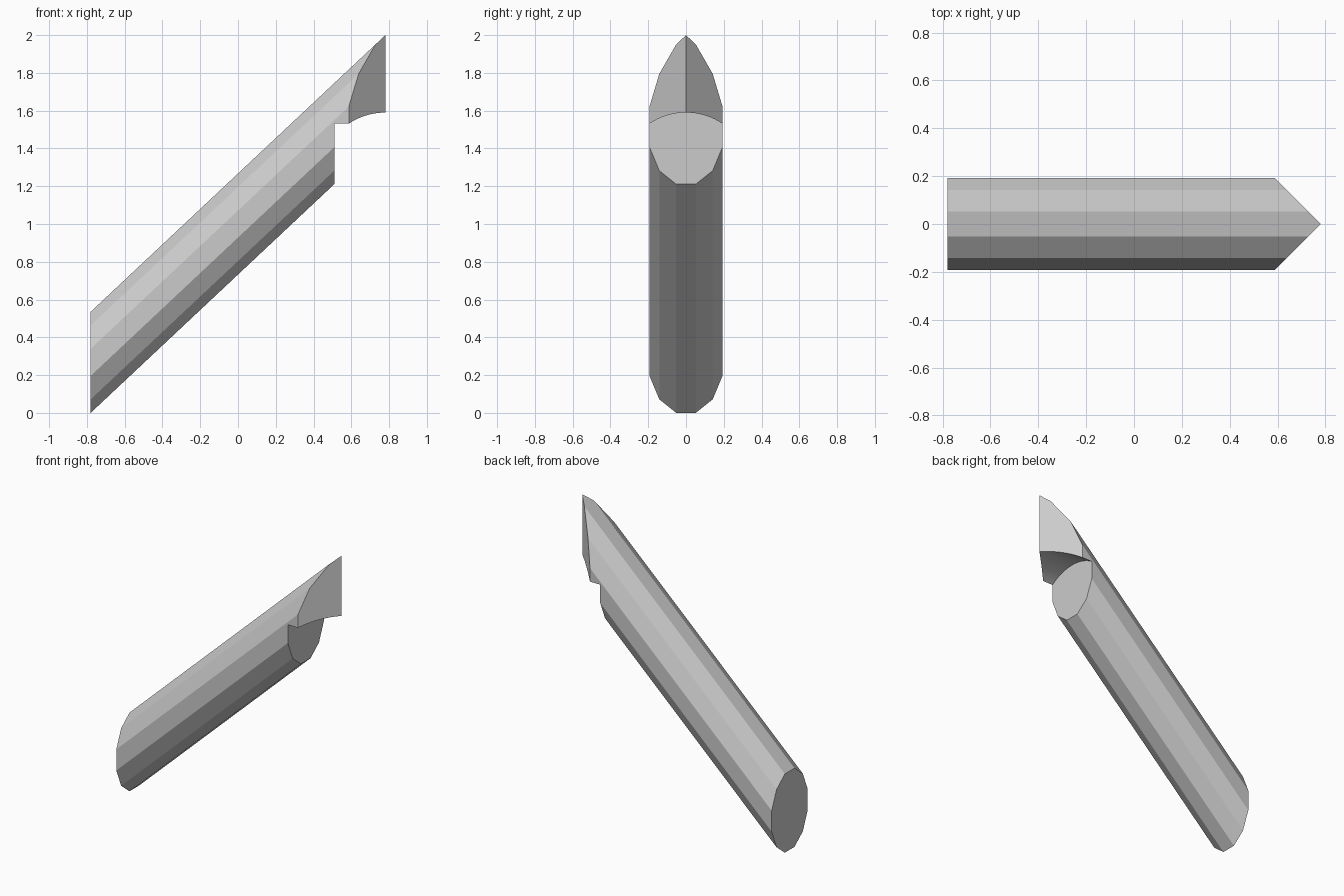
import bpy, bmesh
from math import cos, sin, pi, radians
from mathutils import Matrix, Vector

cube = bpy.data.objects.get("Cube")
if cube:
    bpy.data.objects.remove(cube, do_unlink=True)

SLOPE = 0.9388      # rise of the beam per unit of x
X_END = 0.78        # half of the overall length
HALF_W, HALF_H = 0.2, 0.277
NOTCH_X, ARCH_TOP, ARCH_R = 0.51, 1.59, 0.347

grey = bpy.data.materials.new("plain_grey")
grey.use_nodes = True
grey.diffuse_color = (0.6, 0.6, 0.6, 1)
grey.node_tree.nodes["Principled BSDF"].inputs["Base Color"].default_value = (0.6, 0.6, 0.6, 1)


def make_object(name, bm):
    bmesh.ops.recalc_face_normals(bm, faces=bm.faces[:])
    mesh = bpy.data.meshes.new(name)
    bm.to_mesh(mesh)
    bm.free()
    mesh.materials.append(grey)
    obj = bpy.data.objects.new(name, mesh)
    bpy.context.collection.objects.link(obj)
    return obj


# Slanted twelve-sided beam with an upright lower end
bm = bmesh.new()
angles = [radians(15 + 30 * i) for i in range(12)]
mid_z = HALF_H * cos(radians(15))
ring = [bm.verts.new((-X_END, HALF_W * cos(a), mid_z + HALF_H * sin(a))) for a in angles]
end = bm.faces.new(ring)
out = bmesh.ops.extrude_face_region(bm, geom=[end], use_keep_orig=True)
moved = [v for v in out["geom"] if isinstance(v, bmesh.types.BMVert)]
length = 2 * X_END + 0.2
bmesh.ops.translate(bm, verts=moved, vec=(length, 0, length * SLOPE))

# Two upright cuts form the pointed upper end
for side in (1, -1):
    cut = bmesh.ops.bisect_plane(bm, geom=bm.verts[:] + bm.edges[:] + bm.faces[:],
                                 plane_co=(X_END, 0, 0), plane_no=Vector((1, side, 0)).normalized(),
                                 clear_outer=True)
    edges = [e for e in cut["geom_cut"] if isinstance(e, bmesh.types.BMEdge)]
    bmesh.ops.contextual_create(bm, geom=edges)
beam = make_object("slanted_beam", bm)

# Round cutter leaves an arched saddle under the point
bm = bmesh.new()
depth = 0.6
place = Matrix.Translation((NOTCH_X + depth / 2, 0, ARCH_TOP - ARCH_R)) @ Matrix.Rotation(pi / 2, 4, 'Y')
bmesh.ops.create_cone(bm, cap_ends=True, segments=96, radius1=ARCH_R, radius2=ARCH_R,
                      depth=depth, matrix=place)
cutter = make_object("saddle_cutter", bm)
cutter.hide_render = True

notch = beam.modifiers.new("saddle_notch", 'BOOLEAN')
notch.operation = 'DIFFERENCE'
notch.solver = 'EXACT'
notch.object = cutter

bpy.ops.object.select_all(action='DESELECT')
beam.select_set(True)
bpy.context.view_layer.objects.active = beam
bpy.ops.object.modifier_apply(modifier=notch.name)
bpy.data.objects.remove(cutter, do_unlink=True)

# Only the fine arch is smooth; the beam keeps its flat sides
bpy.ops.object.shade_smooth_by_angle(angle=radians(12))
